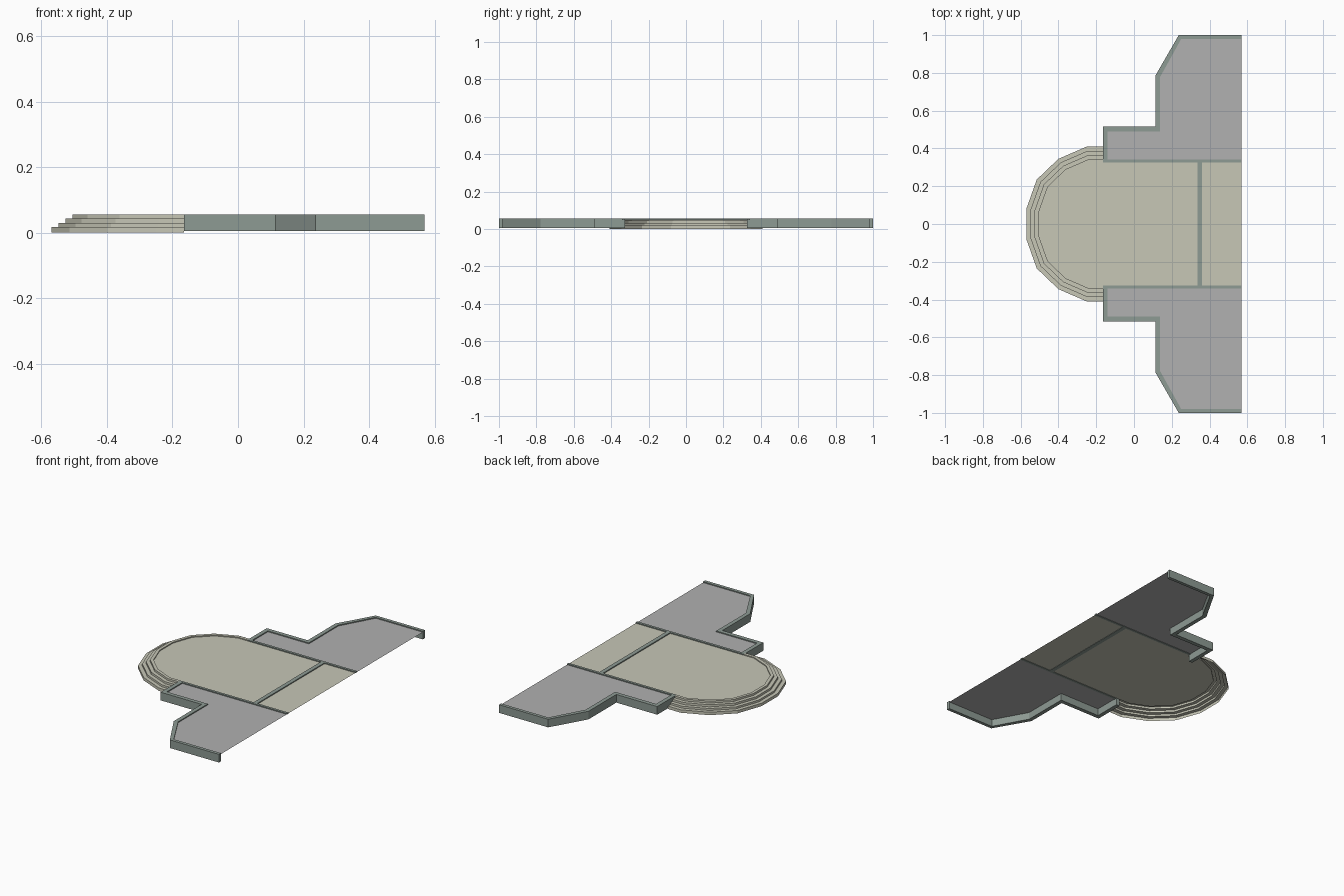
import bpy
import bmesh

cube = bpy.data.objects.get("Cube")
if cube:
    bpy.data.objects.remove(cube, do_unlink=True)


def material(name, rgb):
    m = bpy.data.materials.new(name)
    m.use_nodes = True
    m.diffuse_color = (*rgb, 1)
    m.node_tree.nodes["Principled BSDF"].inputs["Base Color"].default_value = (*rgb, 1)
    return m


GREEN_GREY = material("green_grey_stone", (0.27, 0.325, 0.295))
GREY = material("grey_paving", (0.44, 0.44, 0.44))
CREAM = material("cream_stone", (0.57, 0.57, 0.47))

TOP, FLOOR, WALL_BASE = 0.055, 0.049, 0.005
BACK, FRONT = 0.57, -0.165


def finish(name, bm, mat):
    mesh = bpy.data.meshes.new(name)
    bm.to_mesh(mesh)
    bm.free()
    mesh.materials.append(mat)
    ob = bpy.data.objects.new(name, mesh)
    bpy.context.collection.objects.link(ob)
    return ob


def sheet(name, points, z, mat):
    """Flat paving polygon facing up."""
    bm = bmesh.new()
    face = bm.faces.new([bm.verts.new((x, y, z)) for x, y in points])
    face.normal_update()
    if face.normal.z < 0:
        face.normal_flip()
    return finish(name, bm, mat)


def loft(name, rows, mat, closed=False):
    """Quads between matching rows of points; closed joins last to first and caps the ends."""
    bm = bmesh.new()
    grid = [[bm.verts.new(p) for p in row] for row in rows]
    pairs = list(zip(grid, grid[1:]))
    if closed:
        pairs.append((grid[-1], grid[0]))
        bm.faces.new([row[0] for row in grid])
        bm.faces.new([row[-1] for row in grid])
    for a, b in pairs:
        for i in range(len(a) - 1):
            bm.faces.new((a[i], a[i + 1], b[i + 1], b[i]))
    bmesh.ops.recalc_face_normals(bm, faces=bm.faces)
    if not closed and sum(f.normal.z for f in bm.faces) < 0:
        bmesh.ops.reverse_faces(bm, faces=bm.faces)
    return finish(name, bm, mat)


def block(name, x0, x1, y0, y1, z0, z1, mat):
    rows = [[(x, y, z) for x in (x0, x1)]
            for y, z in ((y0, z0), (y1, z0), (y1, z1), (y0, z1))]
    return loft(name, rows, mat, closed=True)


# Rounded steps: one half outline, mirrored, then shrunk for each tread
half = [(FRONT, 0.41), (-0.25, 0.41), (-0.40, 0.345), (-0.515, 0.235), (-0.57, 0.08)]
outline = half + [(x, -y) for x, y in reversed(half)]


def shrunk(scale):
    return [(FRONT + (x - FRONT) * scale, y * scale) for x, y in outline]


scales = [1, 0.945, 0.892, 0.84, 0.795]
levels = [0, 0.018, 0.030, 0.043, TOP]
rows = []
for i in range(4):
    for z in levels[i:i + 2]:
        rows.append([(x, y, z) for x, y in shrunk(scales[i])])
for z in (TOP, FLOOR):
    rows.append([(x, y, z) for x, y in shrunk(scales[4])])
loft("rounded_steps", rows, CREAM)

# Central paving
inner = shrunk(scales[4])
edge = inner[0][1]
sheet("central_paving", inner + [(BACK, -edge), (BACK, edge)], FLOOR, CREAM)
block("cross_strip", 0.335, 0.36, -edge, edge, FLOOR - 0.002, TOP, GREEN_GREY)

# Side wings: boundary wall, paving and inner curb on both sides
outer_path = [(BACK, 1), (0.237, 1), (0.113, 0.785), (0.113, 0.515),
              (FRONT, 0.515), (FRONT, edge)]
inner_path = [(BACK, 0.98), (0.25, 0.98), (0.138, 0.778), (0.138, 0.49),
              (-0.14, 0.49), (-0.14, edge)]
for side, s in (("left", 1), ("right", -1)):
    # Fronts face -x, so the two wings lie along +y and -y
    wall = [[(x, y * s, z) for x, y in path] for path, z in (
        (outer_path, WALL_BASE), (outer_path, TOP), (inner_path, TOP), (inner_path, WALL_BASE))]
    loft(side + "_wing_wall", wall, GREEN_GREY, closed=True)
    floor = [(x, y * s) for x, y in inner_path] + [(BACK, edge * s)]
    sheet(side + "_wing_paving", floor, FLOOR, GREY)
    y0, y1 = sorted((edge * s, 0.341 * s))
    block(side + "_inner_curb", -0.14, BACK, y0, y1, FLOOR - 0.002, TOP, GREEN_GREY)
